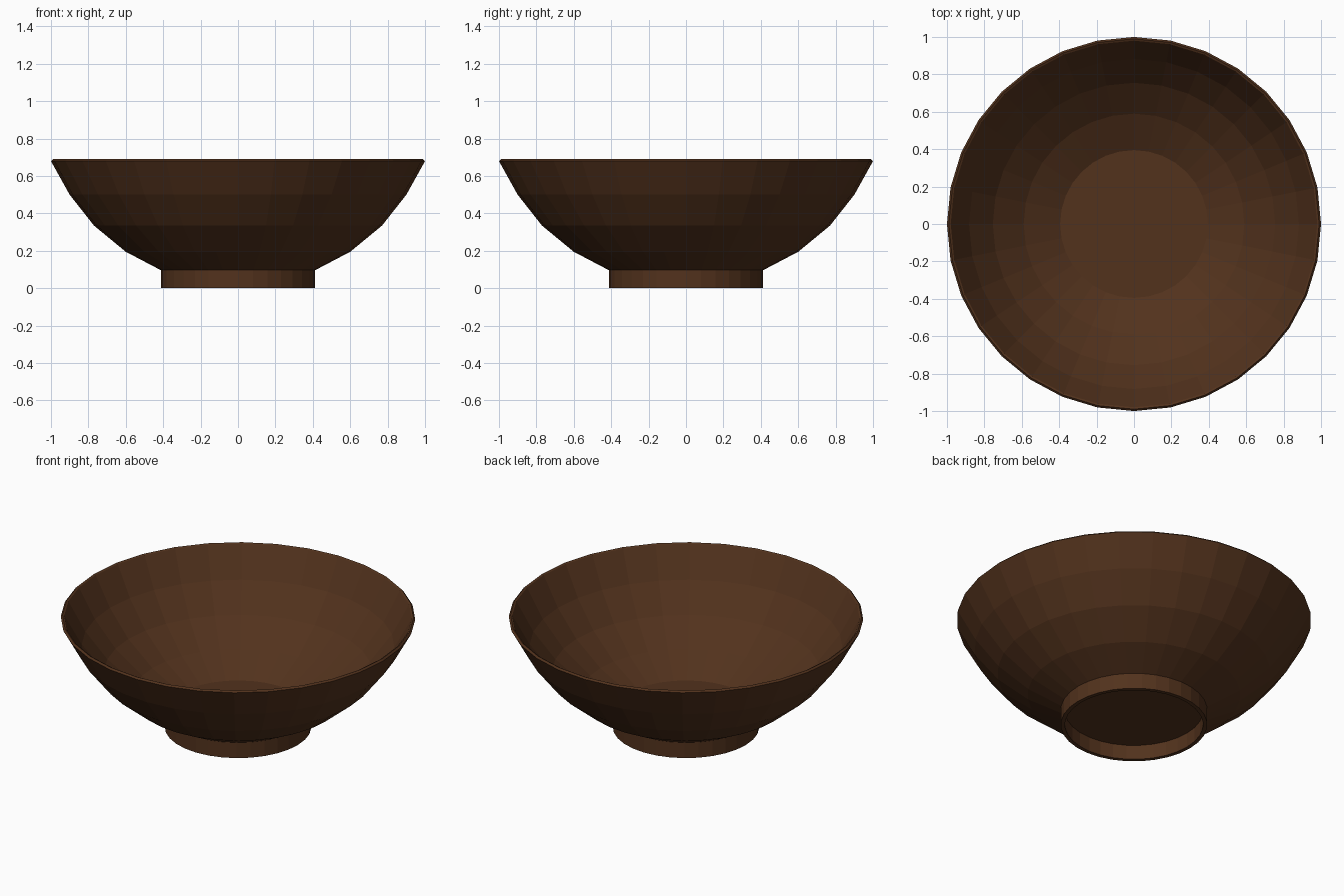
import bpy, bmesh
from math import sin, cos, pi

if "Cube" in bpy.data.objects:
    bpy.data.objects.remove(bpy.data.objects["Cube"])

wood = bpy.data.materials.new("dark_wood")
wood.diffuse_color = (0.085, 0.032, 0.012, 1)
wood.use_nodes = True
wood.node_tree.nodes["Principled BSDF"].inputs["Base Color"].default_value = wood.diffuse_color


def lathe(name, profile, sides=32, closed=False):
    """Spin an (r, z) profile around z; open profiles are capped at both ends."""
    bm = bmesh.new()
    rings = [[bm.verts.new((r * cos(2 * pi * i / sides), r * sin(2 * pi * i / sides), z))
              for i in range(sides)] for r, z in profile]
    pairs = list(zip(rings, rings[1:]))
    if closed:
        pairs.append((rings[-1], rings[0]))
    else:
        bm.faces.new(rings[0])
        bm.faces.new(rings[-1])
    for a, b in pairs:
        for i in range(sides):
            j = (i + 1) % sides
            bm.faces.new((a[i], a[j], b[j], b[i]))
    bmesh.ops.recalc_face_normals(bm, faces=bm.faces)
    mesh = bpy.data.meshes.new(name)
    bm.to_mesh(mesh)
    bm.free()
    obj = bpy.data.objects.new(name, mesh)
    mesh.materials.append(wood)
    bpy.context.collection.objects.link(obj)
    return obj


# Bowl shell: outside up to the chamfered rim, then down the inside to the floor
lathe("bowl", [(0.40, 0.09), (0.60, 0.195), (0.77, 0.335), (0.90, 0.50), (1.0, 0.68),
               (0.99, 0.69), (0.98, 0.685), (0.882, 0.507), (0.755, 0.347),
               (0.59, 0.21), (0.395, 0.107)])

# Hollow foot ring
lathe("foot_ring", [(0.413, 0.0), (0.413, 0.098), (0.39, 0.094), (0.39, 0.0)], closed=True)
